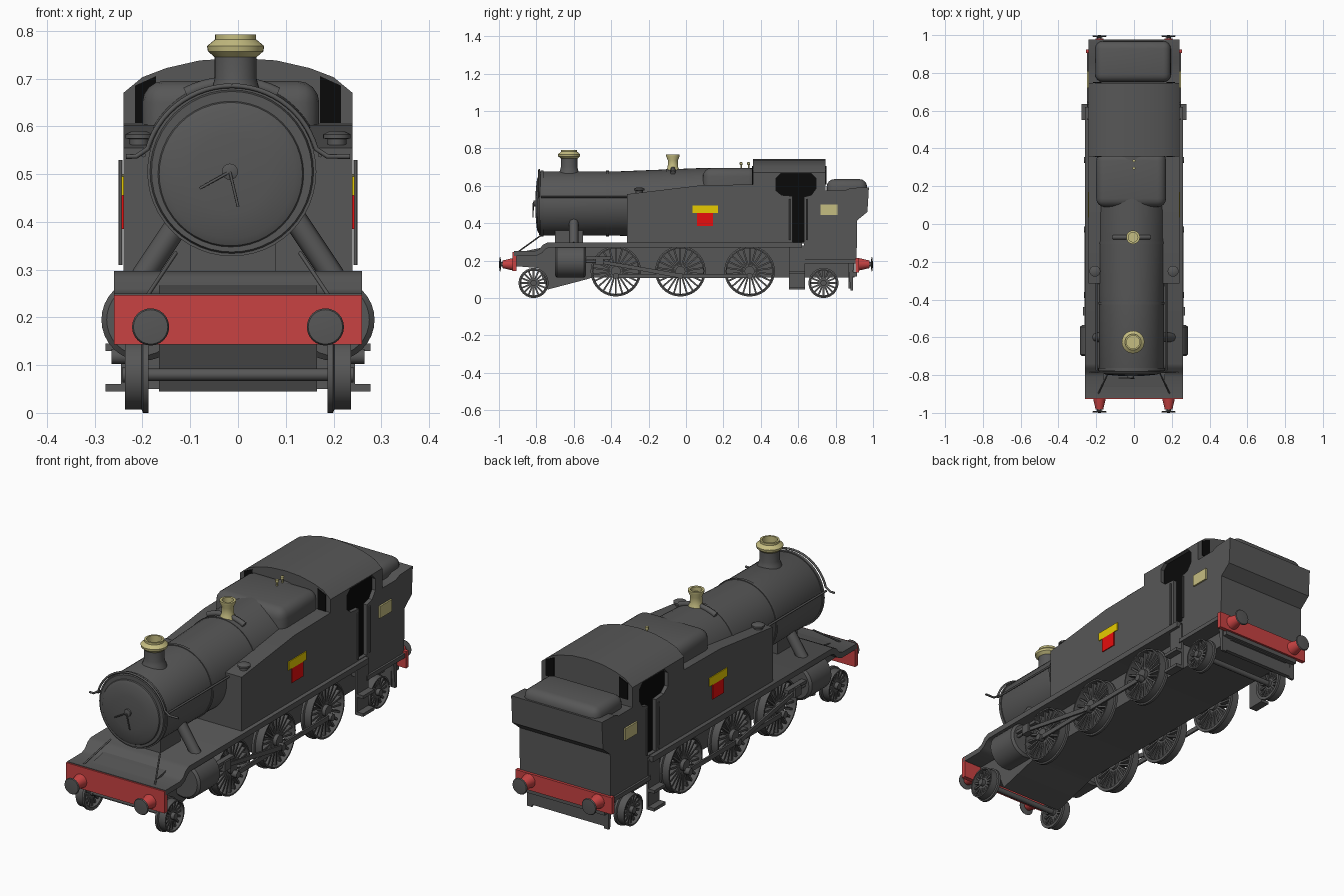
import bpy, bmesh, math
from mathutils import Vector, Matrix

cube = bpy.data.objects.get("Cube")
if cube:
    bpy.data.objects.remove(cube)


def material(name, rgb):
    m = bpy.data.materials.new(name)
    m.use_nodes = True
    m.diffuse_color = (*rgb, 1)
    m.node_tree.nodes["Principled BSDF"].inputs["Base Color"].default_value = (*rgb, 1)
    return m


grey = material("dark grey", (0.095, 0.095, 0.095))
black = material("black", (0.003, 0.003, 0.003))
beam_red = material("beam red", (0.58, 0.055, 0.055))
badge_red = material("badge red", (0.8, 0.004, 0.004))
yellow = material("yellow", (0.8, 0.6, 0.0))
brass = material("brass", (0.56, 0.51, 0.22))


def finish(name, bm, mat, angle=35):
    bmesh.ops.recalc_face_normals(bm, faces=bm.faces)
    me = bpy.data.meshes.new(name)
    bm.to_mesh(me)
    bm.free()
    for p in me.polygons:
        p.use_smooth = True
    me.set_sharp_from_angle(angle=math.radians(angle))
    me.materials.append(mat)
    ob = bpy.data.objects.new(name, me)
    bpy.context.collection.objects.link(ob)
    return ob


def add_box(bm, x, y, z, matrix=Matrix()):
    size = Matrix.Diagonal((x[1] - x[0], y[1] - y[0], z[1] - z[0], 1))
    centre = Matrix.Translation((sum(x) / 2, sum(y) / 2, sum(z) / 2))
    bmesh.ops.create_cube(bm, size=1, matrix=matrix @ centre @ size)


def box(name, x, y, z, mat=grey, bevel=0):
    bm = bmesh.new()
    add_box(bm, x, y, z)
    if bevel:
        bmesh.ops.bevel(bm, geom=bm.edges[:], offset=bevel, segments=4, profile=0.5, affect='EDGES')
    return finish(name, bm, mat)


def extrude(name, pts, span, axis="X", mat=grey):
    """Extrude a (y, z) outline along X, or an (x, z) outline along Y."""
    bm = bmesh.new()
    place = (lambda a, b: (span[0], a, b)) if axis == "X" else (lambda a, b: (a, span[0], b))
    face = bm.faces.new([bm.verts.new(place(a, b)) for a, b in pts])
    new = bmesh.ops.extrude_face_region(bm, geom=[face])["geom"]
    d = span[1] - span[0]
    bmesh.ops.translate(bm, verts=[v for v in new if isinstance(v, bmesh.types.BMVert)],
                        vec=(d, 0, 0) if axis == "X" else (0, d, 0))
    return finish(name, bm, mat)


def add_lathe(bm, profile, loc, axis, seg, closed=False):
    """Spin a (radius, height) profile about an axis."""
    vs = [bm.verts.new((r, 0, h)) for r, h in profile]
    es = [bm.edges.new(p) for p in zip(vs, vs[1:])]
    if closed:
        es.append(bm.edges.new((vs[-1], vs[0])))
    before = set(bm.verts) - set(vs)
    bmesh.ops.spin(bm, geom=vs + es, cent=(0, 0, 0), axis=(0, 0, 1),
                   angle=2 * math.pi, steps=seg, use_merge=True)
    new = [v for v in bm.verts if v not in before]
    rot = Vector(axis).to_track_quat('Z', 'Y').to_matrix().to_4x4()
    bmesh.ops.transform(bm, verts=new, matrix=Matrix.Translation(loc) @ rot)
    bmesh.ops.remove_doubles(bm, verts=new, dist=1e-5)


def lathe(name, profile, loc, axis=(0, 0, 1), mat=grey, seg=32):
    bm = bmesh.new()
    add_lathe(bm, profile, loc, axis, seg)
    return finish(name, bm, mat)


def rod(name, pts, r, mat=grey):
    cu = bpy.data.curves.new(name, 'CURVE')
    cu.dimensions, cu.bevel_depth, cu.bevel_resolution, cu.use_fill_caps = '3D', r, 2, True
    sp = cu.splines.new('POLY')
    sp.points.add(len(pts) - 1)
    for p, co in zip(sp.points, pts):
        p.co = (*co, 1)
    cu.materials.append(mat)
    ob = bpy.data.objects.new(name, cu)
    bpy.context.collection.objects.link(ob)


def wheel(name, s, y, z, r, spokes):
    bm = bmesh.new()
    t = r - 0.014
    add_lathe(bm, [(t, 0), (r, 0), (r, 0.012), (r - 0.007, 0.015), (r - 0.007, 0.05), (t, 0.05)],
              (s * 0.187, y, z), (s, 0, 0), 40, True)
    add_lathe(bm, [(0, 0), (r * 0.2, 0), (r * 0.2, 0.055), (0, 0.055)], (s * 0.187, y, z), (s, 0, 0), 16)
    for i in range(spokes):
        turn = Matrix.Translation((s * 0.212, y, z)) @ Matrix.Rotation(2 * math.pi * i / spokes, 4, 'X')
        add_box(bm, (-0.012, 0.012), (-0.0045, 0.0045), (r * 0.15, t + 0.003), turn)
    finish(name, bm, grey)


# Chassis, running plate and front footplate
extrude("chassis", [(-0.91, 0.24), (-0.91, 0.17), (-0.79, 0.16), (-0.74, 0.045), (-0.53, 0.1),
                    (-0.5, 0.11), (0.9, 0.11), (0.9, 0.21), (0.62, 0.28), (-0.72, 0.28)], (-0.165, 0.165))
extrude("running_plate", [(-0.92, 0.25), (-0.81, 0.25), (-0.785, 0.26), (-0.765, 0.285), (-0.74, 0.297),
                          (0.62, 0.297), (0.62, 0.27), (-0.73, 0.27), (-0.75, 0.262), (-0.77, 0.24),
                          (-0.8, 0.225), (-0.92, 0.225)], (-0.26, 0.26))
box("rear_plate", (-0.25, 0.25), (0.62, 0.92), (0.185, 0.205))
box("rear_guard", (-0.2, 0.2), (0.87, 0.89), (0.05, 0.14))
box("rear_crossbar", (-0.21, 0.21), (0.88, 0.915), (0.115, 0.14))
box("front_beam", (-0.26, 0.26), (-0.927, -0.905), (0.143, 0.247), beam_red)
box("rear_beam", (-0.255, 0.255), (0.905, 0.925), (0.135, 0.215), beam_red)

# Boiler, smokebox door and firebox
CX, CZ = -0.013, 0.505
lathe("boiler", [(0, -0.785), (0.168, -0.785), (0.172, -0.775), (0.172, -0.36), (0.19, 0.09),
                 (0.19, 0.36), (0, 0.36)], (CX, 0, CZ), (0, 1, 0), seg=48)
lathe("smokebox_door", [(0, -0.806), (0.08, -0.803), (0.135, -0.797), (0.15, -0.79), (0.155, -0.78), (0, -0.78)],
      (CX - 0.002, 0, CZ - 0.005), (0, 1, 0), seg=48)
for y, r in ((-0.77, 0.177), (-0.42, 0.1755), (-0.1, 0.185)):
    bm = bmesh.new()
    add_lathe(bm, [(r, y - 0.007), (r, y + 0.007), (r - 0.02, y + 0.007), (r - 0.02, y - 0.007)],
              (CX, 0, CZ), (0, 1, 0), 48, True)
    finish("boiler_band", bm, grey)
lathe("door_boss", [(0, 0), (0.017, 0), (0.017, 0.012), (0, 0.018)], (CX - 0.004, -0.802, CZ), (0, -1, 0), seg=16)
rod("door_handle_long", [(CX - 0.004, -0.818, CZ), (0, -0.818, 0.432)], 0.003)
rod("door_handle_short", [(CX - 0.004, -0.816, CZ), (-0.08, -0.816, 0.47)], 0.003)
box("firebox", (-0.2, 0.17), (0.09, 0.38), (0.45, 0.695), bevel=0.045)
box("smokebox_saddle", (-0.1, 0.08), (-0.7, -0.55), (0.28, 0.38))

# Chimney, safety valve and whistles
lathe("chimney", [(0, 0.62), (0.06, 0.655), (0.048, 0.685), (0.044, 0.7), (0.044, 0.755), (0, 0.755)],
      (-0.005, -0.625, 0))
lathe("chimney_cap", [(0.044, 0.745), (0.058, 0.757), (0.06, 0.768), (0.043, 0.782), (0.043, 0.792),
                      (0.034, 0.792), (0.034, 0.76), (0, 0.76)], (-0.005, -0.625, 0), mat=brass)
lathe("safety_valve", [(0, 0.67), (0.04, 0.675), (0.028, 0.7), (0.026, 0.735), (0.036, 0.757), (0.036, 0.766),
                       (0.025, 0.766), (0.025, 0.745), (0, 0.745)], (-0.005, -0.07, 0), mat=brass)
rod("valve_feed", [(CX + 0.2 * math.sin(a / 10), -0.07, CZ + 0.187 * math.cos(a / 10))
                   for a in range(-5, 6)], 0.013)
for y in (0.295, 0.335):
    lathe("whistle", [(0, 0), (0.004, 0), (0.004, 0.025), (0.008, 0.028), (0.008, 0.04), (0, 0.042)],
          (0, y, 0.685), mat=brass, seg=12)

# Side tanks
extrude("side_tanks", [(-0.315, 0.29), (-0.315, 0.555), (0.085, 0.603), (0.37, 0.607), (0.37, 0.29)], (-0.24, 0.24))

# Cab with side openings cut through to a dark interior
half = [(0.24, 0.29), (0.24, 0.67), (0.2, 0.703), (0.15, 0.722), (0.08, 0.738)]
cab = extrude("cab", half + [(0, 0.743)] + [(-x, z) for x, z in reversed(half)], (0.357, 0.747), "Y")
cutter = extrude("cab_cutter", [(0.57, 0.3), (0.57, 0.545), (0.51, 0.55), (0.48, 0.575), (0.48, 0.64), (0.505, 0.665),
                                (0.67, 0.665), (0.695, 0.64), (0.695, 0.585), (0.67, 0.55), (0.63, 0.54),
                                (0.63, 0.3)], (-0.4, 0.4))
cut = cab.modifiers.new("openings", 'BOOLEAN')
cut.object, cut.solver = cutter, 'EXACT'
cut_mesh = bpy.data.meshes.new_from_object(cab.evaluated_get(bpy.context.evaluated_depsgraph_get()))
cab.modifiers.clear()
cab.data = cut_mesh
bpy.data.objects.remove(cutter)
box("cab_interior", (-0.222, 0.222), (0.46, 0.715), (0.296, 0.672), black)
box("cab_skirt", (-0.24, 0.24), (0.63, 0.76), (0.2, 0.3))

# Bunker with flared back, and its load
extrude("bunker", [(0.74, 0.2), (0.74, 0.575), (0.85, 0.575), (0.88, 0.588), (0.978, 0.592), (0.97, 0.46),
                   (0.915, 0.415), (0.912, 0.2)], (-0.24, 0.24))
box("bunker_load", (-0.205, 0.195), (0.752, 0.968), (0.5, 0.635), bevel=0.04)

for s in (-1, 1):
    # Wheels and rods
    for y in (-0.375, -0.03, 0.34):
        wheel("driving_wheel", s, y, 0.143, 0.135, 22)
        lathe("crank_pin", [(0, 0), (0.016, 0), (0.016, 0.03), (0, 0.03)], (s * 0.235, y, 0.118), (s, 0, 0), seg=12)
    for y in (-0.815, 0.735):
        wheel("carrying_wheel", s, y, 0.08, 0.08, 16)
    for y, z in ((-0.375, 0.143), (-0.03, 0.143), (0.34, 0.143), (-0.815, 0.08), (0.735, 0.08)):
        rod("axle", [(0, y, z), (s * 0.2, y, z)], 0.013)
    rx = sorted((s * 0.243, s * 0.252))
    box("coupling_rod", rx, (-0.375, 0.34), (0.107, 0.129))
    extrude("connecting_rod", [(-0.46, 0.185), (-0.46, 0.203), (-0.03, 0.13), (-0.03, 0.106)],
            sorted((s * 0.252, s * 0.261)))
    box("slide_bar", sorted((s * 0.235, s * 0.262)), (-0.54, -0.4), (0.207, 0.222))
    box("crosshead", sorted((s * 0.238, s * 0.27)), (-0.485, -0.44), (0.175, 0.22))
    rod("piston_rod", [(s * 0.25, -0.55, 0.195), (s * 0.25, -0.45, 0.195)], 0.008)
    # Cylinders and steam pipes
    lathe("cylinder", [(0, 0), (0.075, 0), (0.086, 0.01), (0.086, 0.155), (0.075, 0.165), (0, 0.165)],
          (s * 0.2, -0.7, 0.195), (0, 1, 0))
    rod("steam_pipe", [(s * 0.11, -0.6, 0.42), (s * 0.2, -0.6, 0.285)], 0.025)
    rod("front_stay", [(s * 0.13, -0.775, 0.335), (s * 0.19, -0.9, 0.245)], 0.004)
    # Buffers
    for end, y in ((-1, -0.92), (1, 0.92)):
        lathe("buffer_body", [(0, 0), (0.034, 0), (0.03, 0.02), (0.02, 0.062), (0, 0.062)],
              (s * 0.183, y, 0.18), (0, end, 0), beam_red, 24)
        lathe("buffer_head", [(0, 0.055), (0.012, 0.055), (0.012, 0.068), (0.039, 0.072), (0.036, 0.077), (0, 0.08)],
              (s * 0.183, y, 0.18), (0, end, 0), grey, 24)
    # Steps and rear guard irons
    box("step_panel", sorted((s * 0.235, s * 0.245)), (0.55, 0.635), (0.045, 0.28))
    for z in (0.045, 0.13):
        box("step_tread", sorted((s * 0.235, s * 0.277)), (0.55, 0.635), (z, z + 0.015))
    extrude("guard_iron", [(0.865, 0.19), (0.895, 0.19), (0.892, 0.04), (0.88, 0.04)], sorted((s * 0.19, s * 0.215)))
    # Tank filler lids
    lathe("tank_lid", [(0, 0), (0.02, 0), (0.02, 0.02), (0.029, 0.022), (0.029, 0.03), (0.015, 0.037), (0, 0.037)],
          (s * 0.207, -0.25, 0.553), seg=20)
    # Handrails
    rod("boiler_handrail", [(CX + s * 0.185, -0.775, 0.54), (CX + s * 0.185, -0.31, 0.54)], 0.005)
    rod("front_handrail", [(CX + s * 0.183 * math.sin(a / 10), -0.785, CZ + 0.18 * math.cos(a / 10))
                           for a in range(0, 14)] + [(CX + s * 0.2, -0.785, 0.537), (s * 0.235, -0.785, 0.537)], 0.005)
    for y in (0.555, 0.645):
        rod("cab_grab_rail", [(s * 0.246, y, 0.31), (s * 0.246, y, 0.53)], 0.004)
    # Cab end windows
    for y in (0.354, 0.746):
        extrude("cab_window", [(s * 0.172, 0.607), (s * 0.216, 0.607), (s * 0.216, 0.685), (s * 0.172, 0.705)],
                (y, y + 0.005), "Y", black)
    # Side badges and number plates
    side = sorted((s * 0.238, s * 0.244))
    box("badge_top", side, (0.035, 0.17), (0.455, 0.495), yellow)
    box("badge_body", side, (0.06, 0.145), (0.385, 0.455), badge_red)
    box("number_plate", sorted((s * 0.239, s * 0.248)), (0.72, 0.81), (0.443, 0.5), brass)
